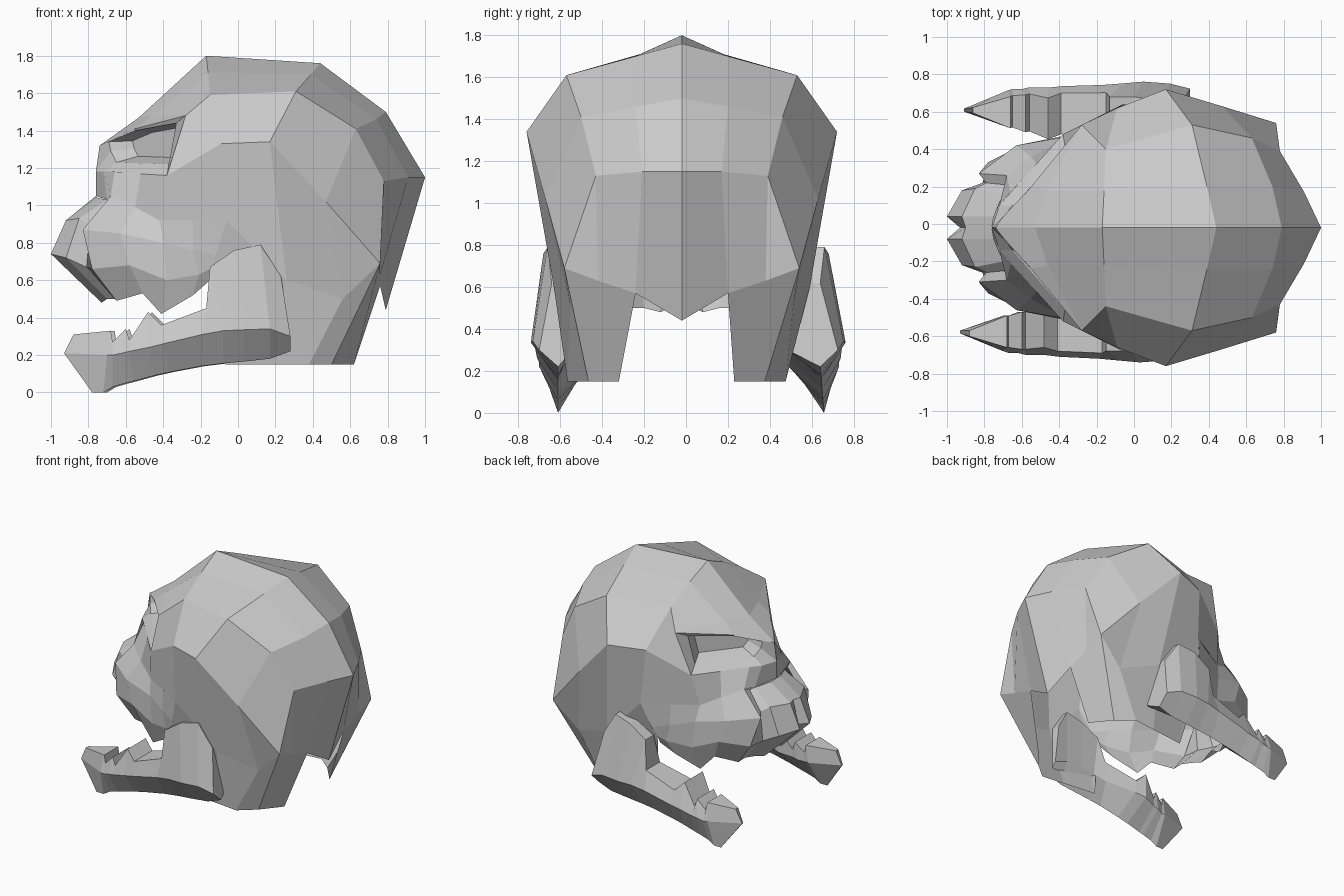
import bpy, bmesh
from mathutils import Vector

MID = -0.02  # y of the symmetry plane


def loft(name, rows, closed=False, caps=False, mirror=True):
    """Skin quads between successive rows of points."""
    bm = bmesh.new()
    grid = [[bm.verts.new(p) for p in row] for row in rows]
    n = len(rows[0])
    for a, b in zip(grid, grid[1:]):
        for i in range(n if closed else n - 1):
            j = (i + 1) % n
            bm.faces.new((a[i], a[j], b[j], b[i]))
    if caps:
        bm.faces.new(grid[-1])
        if caps == 'both':
            bm.faces.new(grid[0])
    bmesh.ops.remove_doubles(bm, verts=bm.verts, dist=0.0005)
    bmesh.ops.recalc_face_normals(bm, faces=bm.faces)
    me = bpy.data.meshes.new(name)
    bm.to_mesh(me)
    bm.free()
    ob = bpy.data.objects.new(name, me)
    bpy.context.collection.objects.link(ob)
    if mirror:
        ob.location.y = MID
        m = ob.modifiers.new("Mirror", 'MIRROR')
        m.use_axis = (False, True, False)
    return ob


# Cranium: stations from brow to nape, each running from crest to side
brow_mid, brow_out = (-.55, .22, 1.41), (-.28, .55, 1.48)
cheek, cheek_low = (-.38, .50, 1.16), (-.42, .45, .92)
temple_low, nape_side, nape = (-.06, .66, .92), (.76, .56, .69), (.76, .22, .57)
loft("cranium", [
    [(-.74, 0, 1.32), brow_mid, brow_out, cheek, cheek_low],
    [(-.53, 0, 1.47), (-.46, .20, 1.48), brow_out, cheek, cheek_low],
    [(-.17, 0, 1.80), (-.16, .20, 1.71), (-.15, .42, 1.59), (-.09, .64, 1.33), temple_low],
    [(.44, 0, 1.76), (.39, .22, 1.70), (.31, .55, 1.61), (.17, .74, 1.34), (.26, .61, .60)],
    [(.79, 0, 1.50), (.74, .22, 1.46), (.63, .48, 1.41), (.47, .65, 1.02), (.56, .53, .50)],
    [(1.0, 0, 1.15), (.91, .19, 1.15), (.78, .41, 1.13), nape_side, nape_side],
    [(.79, 0, .44), nape, (.76, .40, .63), nape_side, nape_side],
])

# Neck guard hanging below the cranium, leaning slightly to -y
neck_top = [(-.15, .58, .66), temple_low, (.26, .61, .60), (.56, .53, .50), nape_side, nape]
neck_low = [(-.07, .47, .15), (-.06, .47, .15), (.20, .50, .15), (.38, .52, .15),
            (.50, .42, .15), (.62, .275, .15)]
for tag, side in (("left", 1), ("right", -1)):
    loft("neck_guard_" + tag, [
        [(x, side * y + MID, z) for x, y, z in neck_top],
        [(x, side * y + MID - .025, z) for x, y, z in neck_low],
    ], mirror=False)

# Eye socket: frame, rim and recessed floor
frame = [(-.74, 0, 1.32), brow_mid, brow_out, cheek, (-.72, .12, 1.18), (-.76, 0, 1.18)]
rim = [(-.69, .07, 1.34), (-.55, .22, 1.40), (-.33, .47, 1.44),
       (-.37, .44, 1.22), (-.65, .12, 1.23), (-.68, .08, 1.29)]
centre = sum((Vector(p) for p in rim), Vector()) / len(rim)
floor = [centre + (Vector(p) - centre) * .75 + Vector((.09, -.06, .01)) for p in rim]
loft("eye_socket", [frame, rim, floor], closed=True, caps=True)

# Cheek strip between the eye frame and the muzzle
loft("cheek", [
    [(-.76, 0, 1.18), (-.72, .12, 1.18), (-.66, .19, 1.18), (-.52, .34, 1.17), cheek],
    [(-.76, 0, 1.05), (-.70, .18, 1.03), (-.68, .28, 1.05), (-.55, .38, .99), cheek_low],
])

# Muzzle: front lobe, crease, side lobe, then back to the jaw hinge
loft("muzzle", [
    [(-.76, 0, 1.05), (-.90, 0, .92), (-.93, 0, .74), (-.73, 0, .53)],
    [(-.75, .06, 1.04), (-.92, .06, .92), (-1.0, .06, .74), (-.73, .10, .48)],
    [(-.70, .18, 1.03), (-.85, .21, .93), (-.92, .20, .72), (-.70, .18, .50)],
    [(-.69, .23, 1.03), (-.79, .24, .89), (-.81, .24, .67), (-.66, .24, .50)],
    [(-.68, .28, 1.05), (-.83, .29, .87), (-.78, .35, .66), (-.65, .31, .49)],
    [(-.55, .38, .99), (-.63, .44, .85), (-.58, .45, .68), (-.51, .40, .53)],
    [cheek_low, (-.40, .48, .80), (-.38, .49, .60), (-.41, .43, .42)],
    [(-.24, .55, .92), (-.24, .56, .76), (-.21, .56, .63), (-.24, .50, .52)],
    [temple_low, (-.12, .61, .73), (-.15, .58, .66), (-.15, .55, .60)],
])

# Jaw stations: top x, z, inner y, outer y | outer ridge x, z, y | keel x, z
JAW = [
    (-.88, .31, .57, .60, -.93, .21, .585, -.78, .00),
    (-.68, .33, .49, .66, -.70, .20, .68, -.72, .00),
    (-.67, .27, .49, .66, -.67, .20, .69, -.67, .03),
    (-.60, .34, .47, .67, -.62, .21, .69, -.60, .05),
    (-.58, .28, .47, .67, -.58, .22, .70, -.56, .06),
    (-.48, .43, .44, .66, -.48, .24, .70, -.45, .09),
    (-.41, .36, .46, .68, -.40, .26, .71, -.36, .11),
    (-.17, .45, .52, .69, -.19, .31, .72, -.20, .14),
    (-.15, .67, .58, .68, -.08, .33, .73, -.08, .155),
    (-.02, .76, .60, .68, .03, .335, .74, .03, .165),
    (.12, .79, .60, .66, .17, .34, .73, .17, .18),
    (.23, .62, .56, .64, .28, .30, .70, .28, .22),
]


def jaw(name, side):
    """One jaw half; the +y half is tilted outward at the keel and wider inside."""
    def place(x, y, z):
        if side > 0:
            return (x + .02, y + .08 * max(0, .6 - z), z)
        return (x, -y, z)
    rows = []
    for xt, zt, yi, yo, xr, zr, yr, xb, zb in JAW:
        inner = yi if xt < -.2 else (.46 if side > 0 else .54)
        rows.append([place(xt, yi, zt), place(xt, yo, zt), place(xr, yr, zr),
                     place(xb, .61, zb), place(xr, inner, zr)])
    loft(name, rows, closed=True, caps='both', mirror=False)


jaw("jaw_near", -1)
jaw("jaw_far", 1)
